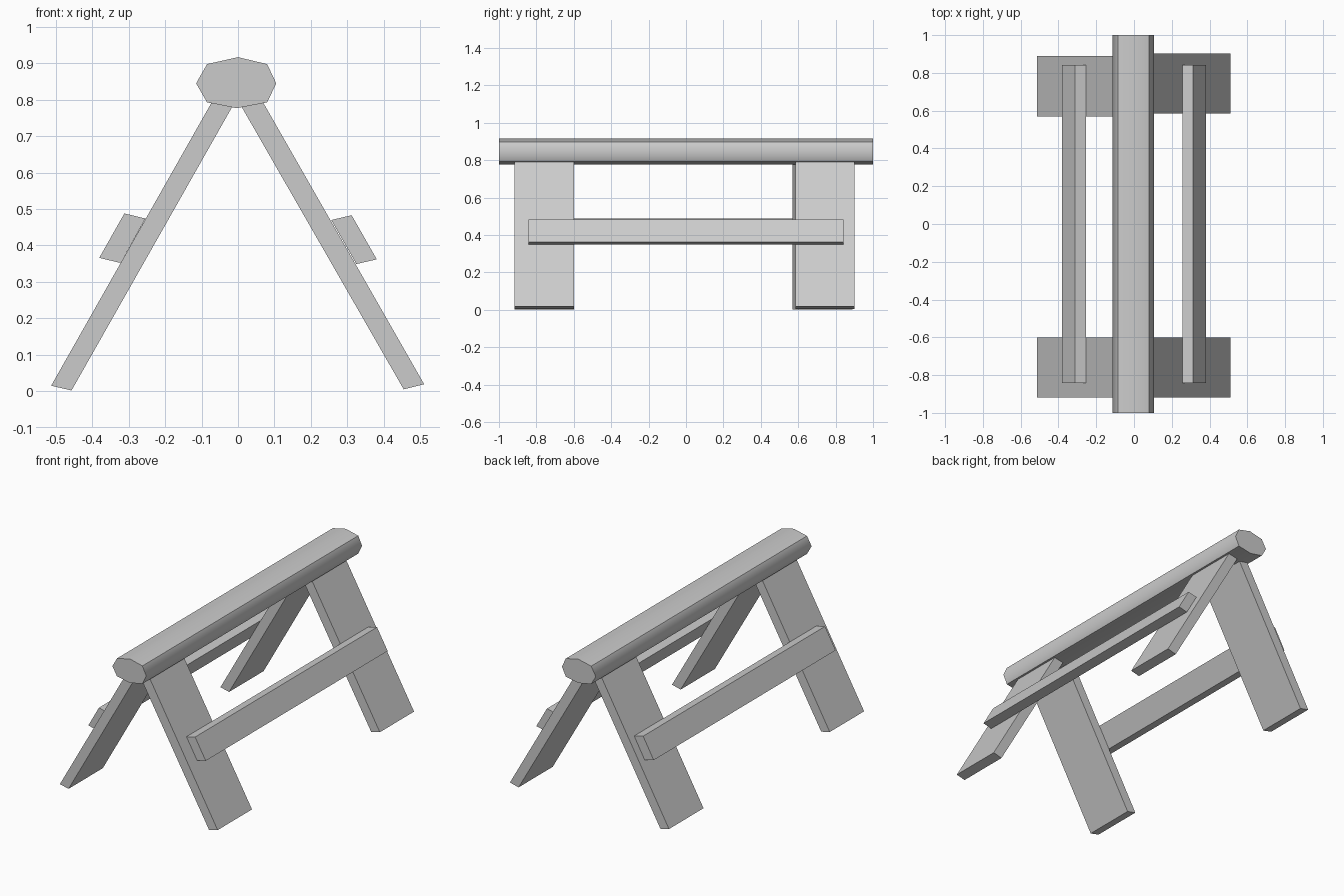
import bpy, bmesh

if "Cube" in bpy.data.objects:
    bpy.data.objects.remove(bpy.data.objects["Cube"])


def prism(name, profile, y0, y1, smooth_at=None):
    """Extrude an xz profile along y; smooth_at lists profile corners left soft."""
    bm = bmesh.new()
    a = [bm.verts.new((x, y0, z)) for x, z in profile]
    b = [bm.verts.new((x, y1, z)) for x, z in profile]
    bm.faces.new(a)
    bm.faces.new(b[::-1])
    n = len(profile)
    for i in range(n):
        j = (i + 1) % n
        bm.faces.new((a[j], a[i], b[i], b[j]))
    if smooth_at is not None:
        for f in bm.faces:
            f.smooth = True
        for e in bm.edges:
            e.smooth = False
        for i in smooth_at:
            bm.edges.get((a[i], b[i])).smooth = True
    bmesh.ops.recalc_face_normals(bm, faces=bm.faces)
    mesh = bpy.data.meshes.new(name)
    bm.to_mesh(mesh)
    bm.free()
    obj = bpy.data.objects.new(name, mesh)
    bpy.context.collection.objects.link(obj)
    return obj


# Eight-sided top beam, soft along its top, bottom and side ridges
beam = [(0, 0.917), (0.08, 0.898), (0.105, 0.845), (0.08, 0.793),
        (-0.003, 0.777), (-0.085, 0.793), (-0.115, 0.845), (-0.085, 0.898)]
prism("top_beam", beam, -1, 1, smooth_at=(0, 2, 4, 6))

# Splayed plank legs, their tops ending inside the beam
left_leg = [(-0.513, 0.015), (-0.457, 0.002), (-0.010, 0.791), (-0.066, 0.804)]
right_leg = [(0.455, 0.005), (0.511, 0.019), (0.062, 0.805), (0.004, 0.791)]
prism("front_left_leg", left_leg, -0.918, -0.60)
prism("front_right_leg", right_leg, -0.918, -0.60)
prism("back_left_leg", left_leg, 0.57, 0.89)
prism("back_right_leg", right_leg, 0.585, 0.902)

# Side rails resting on the outer faces of the legs
left_rail = [(-0.312, 0.488), (-0.254, 0.474), (-0.322, 0.352), (-0.381, 0.366)]
right_rail = [(0.256, 0.470), (0.312, 0.483), (0.381, 0.362), (0.325, 0.349)]
prism("left_rail", left_rail, -0.843, 0.843)
prism("right_rail", right_rail, -0.843, 0.843)
